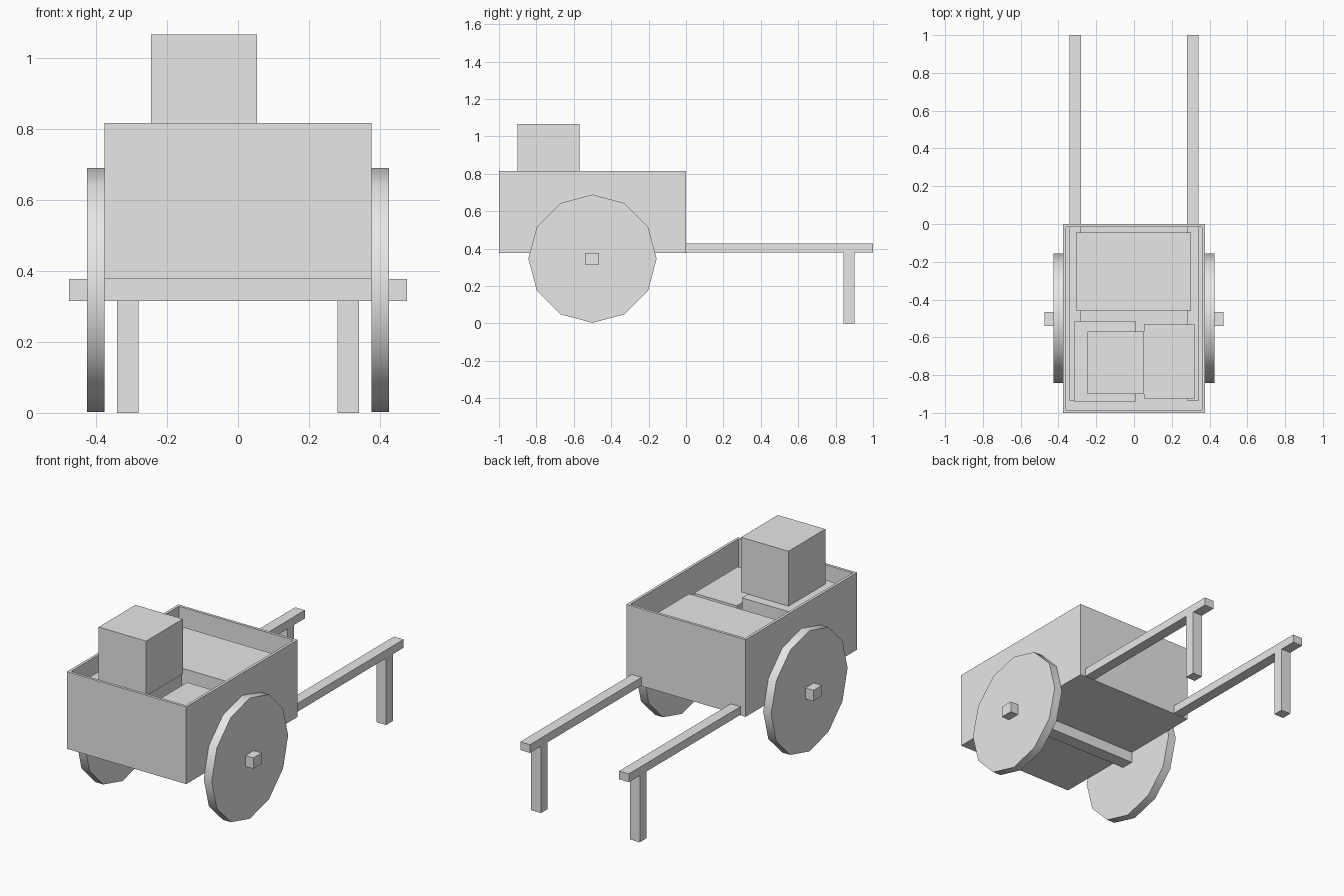
import bpy
import bmesh
import math
from mathutils import Matrix, Vector

old = bpy.data.objects.get("Cube")
if old:
    bpy.data.objects.remove(old, do_unlink=True)

grey = bpy.data.materials.new("plain_grey")
grey.use_nodes = True
GREY = (0.8, 0.8, 0.8, 1.0)
grey.diffuse_color = GREY
grey.node_tree.nodes["Principled BSDF"].inputs["Base Color"].default_value = GREY


def add_object(name, bm):
    mesh = bpy.data.meshes.new(name)
    bm.normal_update()
    bm.to_mesh(mesh)
    bm.free()
    mesh.materials.append(grey)
    obj = bpy.data.objects.new(name, mesh)
    bpy.context.collection.objects.link(obj)
    return obj


def box_mesh(x, y, z):
    """Cuboid spanning the given (low, high) ranges."""
    bm = bmesh.new()
    centre = Vector([(a + b) / 2 for a, b in (x, y, z)])
    size = [b - a for a, b in (x, y, z)]
    bmesh.ops.create_cube(
        bm, size=1, matrix=Matrix.Translation(centre) @ Matrix.Diagonal((*size, 1)))
    return bm


def box(name, x, y, z):
    return add_object(name, box_mesh(x, y, z))


# Open cart body: inset the top face and sink it to form walls and floor
BASE, RIM, WALL = 0.377, 0.815, 0.022
FLOOR = BASE + WALL
bm = box_mesh((-0.375, 0.375), (-1, 0), (BASE, RIM))
bm.normal_update()
top = max(bm.faces, key=lambda f: f.calc_center_median().z)
bmesh.ops.inset_region(bm, faces=[top], thickness=WALL)
sunk = bmesh.ops.extrude_discrete_faces(bm, faces=[top])["faces"][0]
bmesh.ops.translate(bm, verts=sunk.verts, vec=(0, 0, FLOOR - RIM))
add_object("cart_body", bm)

# Axle
box("axle", (-0.475, 0.475), (-0.54, -0.465), (0.315, 0.377))

# Wheels, handles and legs on both sides
for side, s in (("left", 1), ("right", -1)):
    bm = bmesh.new()
    bmesh.ops.create_cone(
        bm, cap_ends=True, segments=12, radius1=0.343, radius2=0.343, depth=0.05,
        matrix=Matrix.Translation((s * 0.4, -0.5, 0.346))
        @ Matrix.Rotation(math.pi / 2, 4, "Y"))
    wheel = add_object(side + "_wheel", bm)
    bpy.ops.object.select_all(action="DESELECT")
    wheel.select_set(True)
    bpy.context.view_layer.objects.active = wheel
    bpy.ops.object.shade_smooth_by_angle(angle=math.radians(40))

    across = sorted((s * 0.28, s * 0.341))
    box(side + "_handle", across, (-0.935, 1), (0.379, 0.426))
    box(side + "_leg", across, (0.842, 0.902), (0, 0.379))

# Cargo boxes
box("large_crate", (-0.307, 0.302), (-0.458, -0.045), (FLOOR, 0.72))
box("right_crate", (-0.317, 0.01), (-0.94, -0.516), (FLOOR, 0.753))
box("left_crate", (0.053, 0.323), (-0.925, -0.532), (FLOOR, 0.69))
box("top_crate", (-0.245, 0.053), (-0.9, -0.57), (0.753, 1.065))
